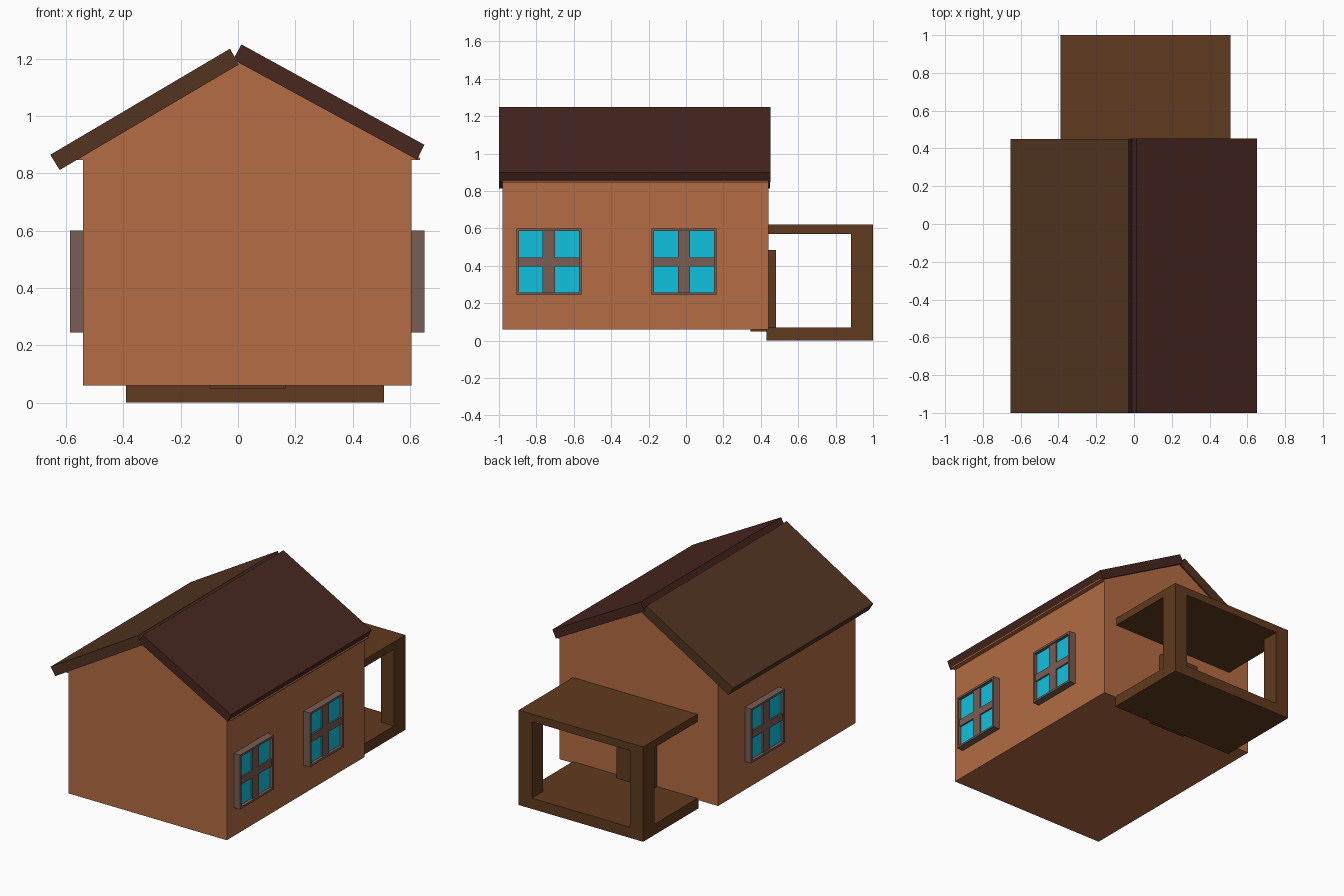
import bpy, bmesh

if "Cube" in bpy.data.objects:
    bpy.data.objects.remove(bpy.data.objects["Cube"])


def linear(h):
    vals = [int(h[i:i + 2], 16) / 255 for i in (0, 2, 4)]
    return [c / 12.92 if c <= 0.04045 else ((c + 0.055) / 1.055) ** 2.4 for c in vals] + [1.0]


def material(name, h):
    m = bpy.data.materials.new(name)
    m.diffuse_color = linear(h)
    m.use_nodes = True
    m.node_tree.nodes["Principled BSDF"].inputs["Base Color"].default_value = m.diffuse_color
    return m


WALL = material("wall_orange", "B36C44")
ROOF_L = material("roof_brown", "523420")
ROOF_R = material("roof_red_brown", "48261F")
WOOD = material("porch_wood", "603A1E")
FRAME = material("frame_grey_brown", "785D54")
GLASS = material("glass_cyan", "10C2E0")


def finish(bm, name, mat):
    bmesh.ops.recalc_face_normals(bm, faces=bm.faces)
    me = bpy.data.meshes.new(name)
    bm.to_mesh(me)
    bm.free()
    me.materials.append(mat)
    ob = bpy.data.objects.new(name, me)
    bpy.context.collection.objects.link(ob)
    return ob


def boxes(name, mat, *bounds):
    """Each bound is (x0, x1, y0, y1, z0, z1)."""
    bm = bmesh.new()
    for x0, x1, y0, y1, z0, z1 in bounds:
        vs = bmesh.ops.create_cube(bm, size=1)["verts"]
        bmesh.ops.scale(bm, vec=(x1 - x0, y1 - y0, z1 - z0), verts=vs)
        bmesh.ops.translate(bm, vec=((x0 + x1) / 2, (y0 + y1) / 2, (z0 + z1) / 2), verts=vs)
    return finish(bm, name, mat)


def extrude_profile(name, mat, pts, y0, y1):
    bm = bmesh.new()
    face = bm.faces.new([bm.verts.new((x, y0, z)) for x, z in pts])
    geo = bmesh.ops.extrude_face_region(bm, geom=[face])["geom"]
    bmesh.ops.translate(bm, vec=(0, y1 - y0, 0),
                        verts=[g for g in geo if isinstance(g, bmesh.types.BMVert)])
    return finish(bm, name, mat)


# House body and gable with a small eave lip
boxes("house_walls", WALL, (-0.54, 0.605, -0.98, 0.44, 0.06, 0.846))
extrude_profile("gable", WALL, [(-0.57, 0.846), (0.635, 0.846), (0.635, 0.854),
                                (0.005, 1.185), (-0.57, 0.854)], -0.98, 0.44)

# Roof slabs
extrude_profile("roof_left", ROOF_L, [(-0.655, 0.865), (-0.622, 0.812),
                                      (0.003, 1.18), (-0.028, 1.235)], -1.0, 0.45)
extrude_profile("roof_right", ROOF_R, [(0.65, 0.9), (0.625, 0.848),
                                       (-0.017, 1.197), (0.012, 1.25)], -1.0, 0.452)


# Windows: raised rim, cross bars and four panes
def window(name, wall_x, side, y0):
    y1, z0, z1, t = y0 + 0.348, 0.245, 0.6, 0.013
    ym, zm = (y0 + y1) / 2, 0.42

    def span(depth):
        return sorted((wall_x - side * 0.01, wall_x + side * depth))
    rim, bar, pane = span(0.046), span(0.036), span(0.026)
    boxes(name + "_frame", FRAME,
          (*rim, y0, y1, z0, z0 + t), (*rim, y0, y1, z1 - t, z1),
          (*rim, y0, y0 + t, z0 + t, z1 - t), (*rim, y1 - t, y1, z0 + t, z1 - t),
          (*bar, ym - 0.033, ym + 0.033, z0 + t, z1 - t),
          (*bar, y0 + t, ym - 0.033, zm - 0.024, zm + 0.024),
          (*bar, ym + 0.033, y1 - t, zm - 0.024, zm + 0.024))
    boxes(name + "_panes", GLASS,
          *[(*pane, a, b, c, d)
            for a, b in ((y0 + t, ym - 0.033), (ym + 0.033, y1 - t))
            for c, d in ((z0 + t, zm - 0.024), (zm + 0.024, z1 - t))])


window("window_right_front", 0.605, 1, -0.907)
window("window_right_back", 0.605, 1, -0.185)
window("window_left_back", -0.54, -1, -0.185)

# Back porch: floor, canopy and two posts
boxes("porch_floor", WOOD, (-0.39, 0.51, 0.43, 1.0, 0.0, 0.07))
boxes("porch_canopy", WOOD, (-0.39, 0.51, 0.43, 1.0, 0.57, 0.62))
for label, x in (("left", -0.39), ("right", 0.415)):
    boxes("porch_post_" + label, WOOD, (x, x + 0.095, 0.882, 1.0, 0.07, 0.57))

# Back door
boxes("door", WOOD, (-0.1, 0.165, 0.345, 0.482, 0.05, 0.485))
